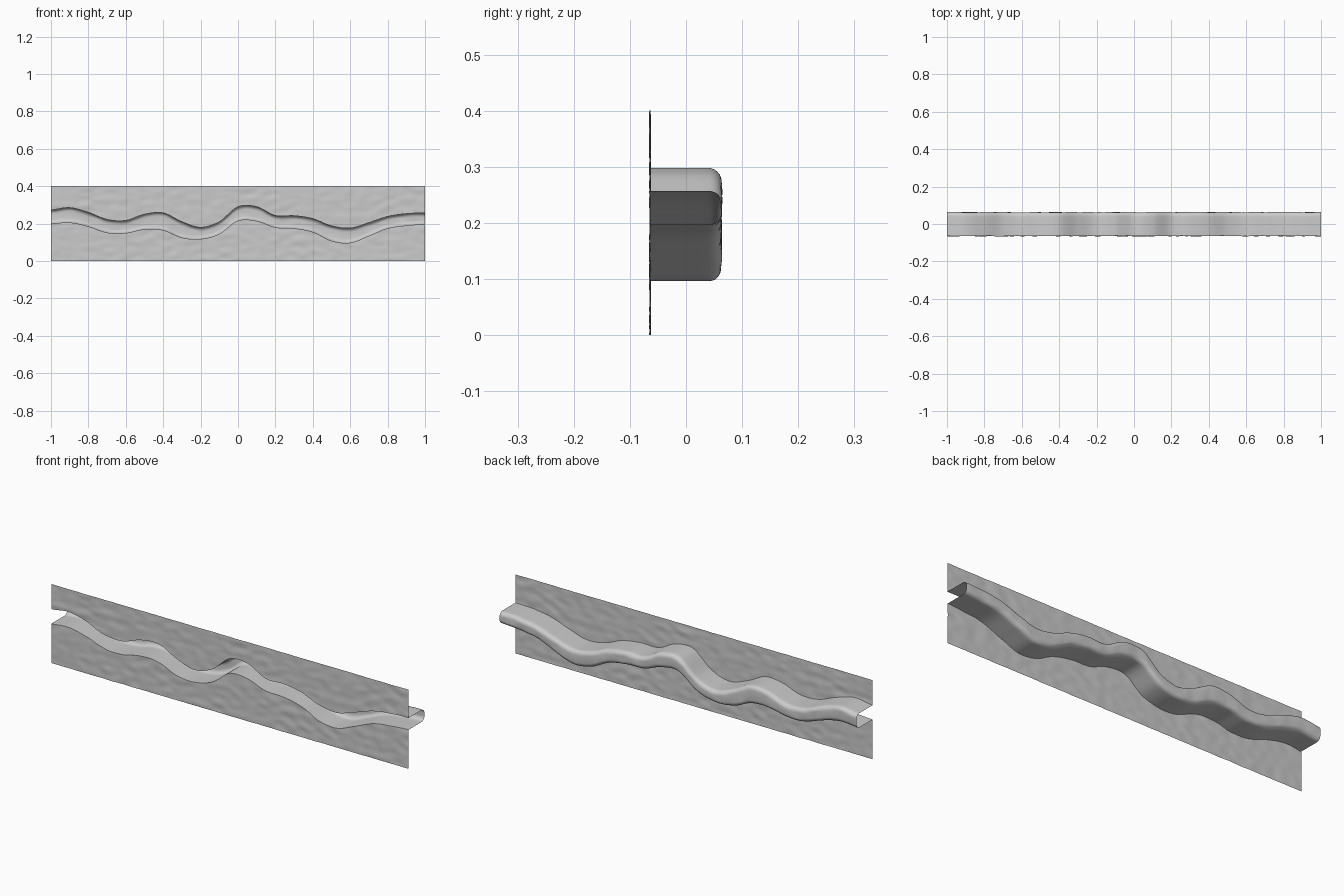
import bpy
import bmesh
import math
from mathutils import Vector, noise

cube = bpy.data.objects.get("Cube")
if cube:
    bpy.data.objects.remove(cube, do_unlink=True)

FRONT, BACK, HEIGHT = -0.064, 0.063, 0.4
STEPS = 240

# Heights of the channel's roof and floor, evenly spaced from right to left
ROOF = [.273, .285, .26, .222, .217, .25, .257, .21, .18, .21, .29,
        .29, .243, .242, .226, .188, .176, .205, .238, .253, .257]
FLOOR = [.2, .206, .185, .152, .15, .17, .165, .125, .118, .145, .216,
         .214, .18, .175, .155, .108, .098, .135, .175, .19, .197]

grey = bpy.data.materials.new("plain grey")
grey.use_nodes = True
grey.diffuse_color = (0.6, 0.6, 0.6, 1)
grey.node_tree.nodes["Principled BSDF"].inputs["Base Color"].default_value = grey.diffuse_color


def smooth_value(values, t):
    """Smooth curve through evenly spaced values, t from 0 to 1."""
    last = len(values) - 1
    i = min(int(t * last), last - 1)
    f = t * last - i
    a, b, c, d = (values[min(max(i + k, 0), last)] for k in (-1, 0, 1, 2))
    return b + f * ((c - a) + f * (2*a - 5*b + 4*c - d + f * (3*(b - c) + d - a))) / 2


def line(start, end, count):
    return [start.lerp(end, k / count) for k in range(count + 1)]


def ripple(p):
    """Slight unevenness of the surface, pushed along y."""
    return 0.0026 * noise.noise(Vector((p.x * 16, p.y * 16, p.z * 32)))


def lower_section(roof, floor):
    return line(Vector((FRONT, 0)), Vector((FRONT, floor)), 16)


def upper_section(roof, floor):
    return line(Vector((FRONT, roof)), Vector((FRONT, HEIGHT)), 16)


def channel_section(roof, floor):
    # Floor, rounded corner, back wall, rounded corner, roof
    r = 0.022
    points = line(Vector((FRONT, floor)), Vector((BACK - r, floor)), 6)
    for centre_z, start in ((floor + r, -90), (roof - r, 0)):
        for k in range(7):
            a = math.radians(start + 15 * k)
            points.append(Vector((BACK - r + r * math.cos(a), centre_z + r * math.sin(a))))
    points += line(Vector((BACK - r, roof)), Vector((FRONT, roof)), 6)
    return points


def sweep(name, section):
    bm = bmesh.new()
    previous = None
    for s in range(STEPS + 1):
        t = s / STEPS
        row = []
        for y, z in section(smooth_value(ROOF, t), smooth_value(FLOOR, t)):
            p = Vector((2 * t - 1, y, z))
            p.y += ripple(p)
            row.append(bm.verts.new(p))
        if previous:
            for k in range(len(row) - 1):
                bm.faces.new((previous[k], row[k], row[k + 1], previous[k + 1]))
        previous = row
    bmesh.ops.remove_doubles(bm, verts=bm.verts, dist=0.00005)
    mesh = bpy.data.meshes.new(name)
    bm.to_mesh(mesh)
    bm.free()
    mesh.materials.append(grey)
    obj = bpy.data.objects.new(name, mesh)
    bpy.context.collection.objects.link(obj)
    bpy.ops.object.select_all(action='DESELECT')
    obj.select_set(True)
    bpy.context.view_layer.objects.active = obj
    bpy.ops.object.shade_smooth_by_angle(angle=math.radians(40))


# Front sheet below and above the winding channel, then the channel itself
sweep("lower_face", lower_section)
sweep("upper_face", upper_section)
sweep("winding_channel", channel_section)
